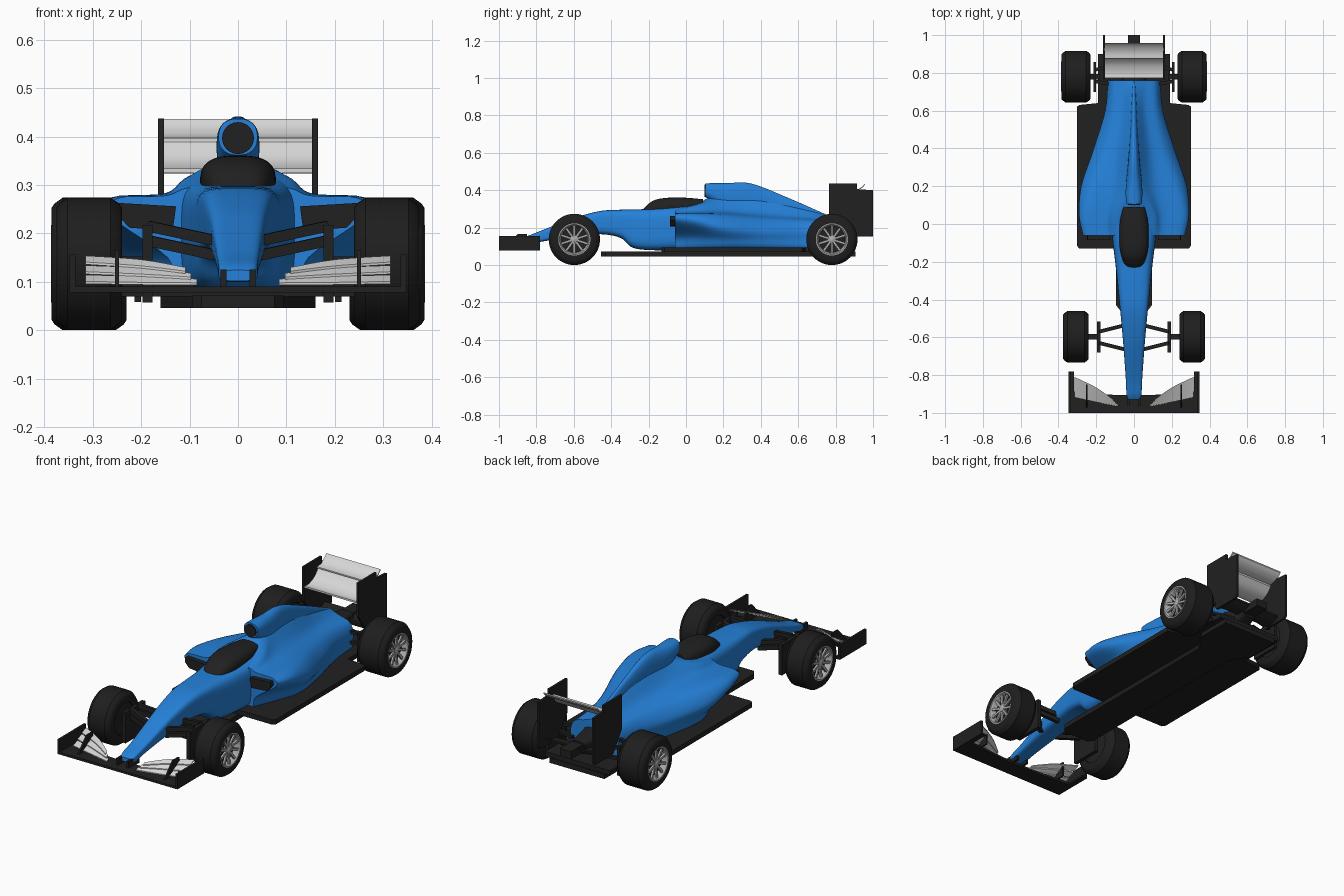
import bpy, bmesh, math
from mathutils import Vector

if "Cube" in bpy.data.objects:
    bpy.data.objects.remove(bpy.data.objects["Cube"])


def material(name, c):
    m = bpy.data.materials.new(name)
    m.diffuse_color = (*c, 1)
    m.use_nodes = True
    m.node_tree.nodes["Principled BSDF"].inputs["Base Color"].default_value = m.diffuse_color
    return m


BLUE = material("body blue", (0.018, 0.22, 0.70))
BLACK = material("carbon black", (0.015, 0.015, 0.015))
TYRE = material("tyre black", (0.013, 0.013, 0.013))
WHITE = material("wing light grey", (0.68, 0.68, 0.68))
RIM = material("rim grey", (0.42, 0.42, 0.42))


def make(name, verts, faces, mat, angle=0.6):
    me = bpy.data.meshes.new(name)
    me.from_pydata([tuple(v) for v in verts], [], faces)
    bm = bmesh.new()
    bm.from_mesh(me)
    bmesh.ops.recalc_face_normals(bm, faces=bm.faces)
    bm.to_mesh(me)
    bm.free()
    me.shade_smooth()
    me.set_sharp_from_angle(angle=angle)
    me.materials.append(mat)
    ob = bpy.data.objects.new(name, me)
    bpy.context.collection.objects.link(ob)
    return ob


def spline(rows, n):
    """Catmull-Rom through rows of numbers, n steps per span."""
    out = []
    for i in range(len(rows) - 1):
        a, b, c, d = rows[max(i - 1, 0)], rows[i], rows[i + 1], rows[min(i + 2, len(rows) - 1)]
        for k in range(n):
            t = k / n
            out.append([0.5 * (2 * q + (r - p) * t + (2 * p - 5 * q + 4 * r - s) * t * t
                               + (3 * q - p - 3 * r + s) * t ** 3) for p, q, r, s in zip(a, b, c, d)])
    return out + [list(rows[-1])]


def loft(name, rows, ring, mat, n=5):
    verts, faces, rings = [], [], [(r[0], ring(r)) for r in spline(rows, n)]
    m = len(rings[0][1])
    for y, pts in rings:
        verts += [(x, y, z) for x, z in pts]
    for i in range(len(rings) - 1):
        for j in range(m):
            k = (j + 1) % m
            faces.append((i * m + j, i * m + k, (i + 1) * m + k, (i + 1) * m + j))
    faces += [tuple(range(m)), tuple(range(len(verts) - m, len(verts)))]
    return make(name, verts, faces, mat)


def rounded(power):
    def ring(r):
        _, hw, z0, z1 = r
        out = []
        for k in range(32):
            a = math.tau * (k + 0.5) / 32
            c, s = math.cos(a), math.sin(a)
            out.append((hw * math.copysign(abs(c) ** (2 / power), c),
                        (z0 + z1) / 2 + (z1 - z0) / 2 * math.copysign(abs(s) ** (2 / power), s)))
        return out
    return ring


def prism(name, pts, axis, a, b, mat):
    put = {"x": lambda p, h: (h, p[0], p[1]), "y": lambda p, h: (p[0], h, p[1]),
           "z": lambda p, h: (p[0], p[1], h)}[axis]
    n = len(pts)
    verts = [put(p, a) for p in pts] + [put(p, b) for p in pts]
    faces = [tuple(range(n)), tuple(range(n, 2 * n))]
    faces += [(i, (i + 1) % n, n + (i + 1) % n, n + i) for i in range(n)]
    return make(name, verts, faces, mat)


def box(name, x0, x1, y0, y1, z0, z1, mat):
    return prism(name, [(x0, y0), (x1, y0), (x1, y1), (x0, y1)], "z", z0, z1, mat)


def bars(name, items, w, h, mat, up=(0, 0, 1)):
    verts, faces = [], []
    for p, q in items:
        p, q = Vector(p), Vector(q)
        s = (q - p).cross(Vector(up)).normalized()
        u = s.cross(q - p).normalized()
        o = len(verts)
        verts += [e + s * w / 2 * i + u * h / 2 * j for e in (p, q)
                  for i, j in ((-1, -1), (1, -1), (1, 1), (-1, 1))]
        faces += [tuple(o + i for i in f) for f in
                  ((0, 1, 2, 3), (4, 5, 6, 7), (0, 1, 5, 4), (1, 2, 6, 5), (2, 3, 7, 6), (3, 0, 4, 7))]
    return make(name, verts, faces, mat)


def lathe(name, prof, c, sx, mat, closed=False, n=48):
    m = len(prof)
    verts = [(c[0] + sx * x, c[1] + r * math.sin(math.tau * k / n), c[2] - r * math.cos(math.tau * k / n))
             for k in range(n) for x, r in prof]
    faces = [(k * m + j, k * m + (j + 1) % m, (k + 1) % n * m + (j + 1) % m, (k + 1) % n * m + j)
             for k in range(n) for j in range(m if closed else m - 1)]
    return make(name, verts, faces, mat)


# Nose and cockpit tub: y, half width, bottom, top
loft("nose_and_tub", [(-.93, .033, .102, .124), (-.9, .04, .1, .14), (-.83, .043, .115, .162),
                      (-.7, .052, .137, .214), (-.6, .06, .152, .252), (-.46, .073, .165, .289),
                      (-.35, .084, .145, .296), (-.29, .09, .095, .298), (-.2, .1, .08, .3),
                      (-.05, .118, .08, .312), (.1, .13, .085, .32), (.22, .1, .1, .3)], rounded(4.5), BLUE)
loft("cockpit_opening", [(-.23, .045, .24, .298), (-.18, .064, .24, .342), (-.11, .077, .25, .359),
                         (0, .076, .25, .36), (.09, .06, .27, .352)], rounded(2.8), BLACK)


# Sidepods and engine cover, one half section per station
def cover_ring(r):
    _, wb, wl, zl, w, zm, ws, zs, wv, zv, sx, sz, zt = r
    half = spline([(0, .085), (wb, .085), (wl, zl), (w, zm), (ws, zs), (wv, zv), (sx, sz), (0, zt)], 5)
    return half + [[-x, z] for x, z in half[-2:0:-1]]


loft("sidepods_and_engine_cover", [
    (-.06, .12, .145, .15, .262, .235, .248, .273, .15, .278, .10, .295, .30),
    (.05, .16, .20, .15, .288, .225, .262, .274, .15, .283, .10, .318, .325),
    (.2, .20, .245, .14, .28, .2, .232, .264, .115, .287, .045, .345, .39),
    (.4, .175, .205, .14, .21, .19, .165, .245, .085, .275, .032, .335, .38),
    (.6, .135, .15, .14, .15, .19, .12, .235, .06, .258, .022, .295, .32),
    (.76, .12, .135, .13, .138, .18, .115, .225, .06, .243, .02, .257, .266)], cover_ring, BLUE)

# Roll hoop air intake and spine
loft("airbox_spine", [(.105, .04, .362, .437), (.15, .044, .335, .438), (.22, .042, .28, .438),
                      (.35, .03, .25, .436), (.55, .018, .22, .358), (.75, .009, .2, .27)], rounded(2.4), BLUE)
prism("airbox_inlet", [(.033 * math.cos(a), .397 + .033 * math.sin(a)) for a in
                       (math.tau * k / 24 for k in range(24))], "y", .1, .107, BLACK)

# Floor, plank and diffuser
prism("floor", [(-.29, -.13), (.29, -.13), (.302, -.115), (.302, .62), (.29, .63), (.19, .64), (.19, .9),
                (-.19, .9), (-.19, .64), (-.29, .63), (-.302, .62), (-.302, -.115)], "z", .07, .095, BLACK)
prism("plank", [(-.075, -.455), (.075, -.455), (.095, -.43), (.095, .62), (.16, .72), (.16, .905),
                (-.16, .905), (-.16, .72), (-.095, .62), (-.095, -.43)], "z", .046, .072, BLACK)
loft("gearbox", [(.7, .08, .09, .22), (.8, .055, .1, .21), (.9, .04, .14, .2)], rounded(4), BLACK)
box("rear_crash_structure", -.033, .033, .88, 1.0, .152, .192, BLACK)

# Front wing main plane
prism("front_wing_plane", [(-.348, -1), (.348, -1), (.348, -.88), (.3, -.89), (.1, -.905), (-.1, -.905),
                           (-.3, -.89), (-.348, -.88)], "z", .078, .09, BLACK)


# Rear wing elements
def wing_element(name, pts, half, thick, mat):
    curve = spline(pts, 4)
    return prism(name, curve + [[y, z - thick] for y, z in reversed(curve)], "x", -half, half, mat)


wing_element("rear_wing_main", [(.772, .334), (.805, .334), (.85, .352), (.885, .388)], .157, .009, WHITE)
wing_element("rear_wing_flap", [(.875, .397), (.91, .402), (.94, .418), (.957, .436)], .157, .007, WHITE)
wing_element("rear_beam_wing", [(.86, .165), (.9, .17), (.94, .19)], .157, .01, BLACK)

for s, side in ((1, "left"), (-1, "right")):
    # Sidepod inlets
    prism("sidepod_inlet_" + side, [(s * .128, .256), (s * .246, .263), (s * .25, .24), (s * .225, .212),
                                    (s * .135, .205)], "y", -.085, -.058, BLACK)
    # Front wing endplate, foot, fence, pylon
    box("front_endplate_" + side, s * .336, s * .348, -1, -.78, .078, .156, BLACK)
    box("front_endplate_foot_" + side, s * .318, s * .348, -1, -.78, .078, .088, BLACK)
    prism("front_wing_fence_" + side, [(-.975, .085), (-.85, .085), (-.85, .165), (-.9, .165)],
          "x", s * .246, s * .254, BLACK)
    box("nose_pylon_" + side, s * .024, s * .036, -.96, -.87, .085, .125, BLACK)
    # Three stacked front flaps, sweeping inward and forward
    for k in range(3):
        verts, faces = [], []
        for x, y, z, c, rise in spline([(.315, -.918 + .036 * k, .101 + .02 * k, .036, .013),
                                        (.2, -.943 + .025 * k, .099 + .017 * k, .027, .013),
                                        (.085 + .012 * k, -.966 + .011 * k, .098 + .012 * k, .014, .008)], 5):
            verts += [(s * x, y, z), (s * x, y + c, z + rise),
                      (s * x, y + c, z + rise - .005), (s * x, y, z - .005)]
        for i in range(10):
            faces += [(4 * i + j, 4 * i + (j + 1) % 4, 4 * i + 4 + (j + 1) % 4, 4 * i + 4 + j) for j in range(4)]
        faces += [(0, 1, 2, 3), (40, 41, 42, 43)]
        make(f"front_flap_{k}_{side}", verts, faces, WHITE)
    # Rear wing endplate
    prism("rear_endplate_" + side, [(.765, .437), (.915, .437), (.915, .406), (1, .4), (1, .165), (.985, .152),
                                    (.84, .152), (.765, .26)], "x", s * .153, s * .165, BLACK)
    # Suspension arms, axles and brake ducts
    bars("front_arms_" + side, [((s * .045, y0, z), (s * .185, y1, z + .03)) for z in (.155, .185)
                                for y0, y1 in ((-.665, -.63), (-.535, -.57))], .02, .022, BLACK)
    box("front_brake_duct_" + side, s * .177, s * .197, -.68, -.515, .057, .217, BLACK)
    bars("rear_arms_" + side, [((s * .06, y, z), (s * .21, .78 + (y - .78) * .5, z)) for z in (.13, .185)
                               for y in (.73, .85)], .018, .015, BLACK)
    box("rear_brake_duct_" + side, s * .2, s * .214, .7, .857, .058, .21, BLACK)
    # Wheels
    for end, yc, w in (("front", -.597, .0675), ("rear", .78, .0775)):
        c = (s * .3075, yc, .137)
        tag = f"{end}_{side}"
        lathe("tyre_" + tag, [(-w, .083), (-w, .116), (-w + .006, .125), (-w + .023, .137), (w - .023, .137),
                              (w - .006, .125), (w, .116), (w, .083), (w - .02, .078), (-w + .02, .078)],
              c, s, TYRE, True)
        lathe("rim_" + tag, [(w + .001, .086), (w + .001, .08), (w - .006, .074), (w - .032, .07)], c, s, RIM)
        lathe("wheel_back_" + tag, [(w - .03, .074), (w - .03, 0)], c, s, BLACK)
        lathe("wheel_inner_" + tag, [(-w + .008, .084), (-w + .008, 0)], c, s, BLACK)
        lathe("hub_" + tag, [(w - .03, .02), (w - .008, .018), (w - .004, .01), (w - .004, 0)], c, s, RIM, n=20)
        spokes = []
        for k in range(10):
            a = math.tau * k / 10
            d = Vector((0, math.sin(a), math.cos(a)))
            o = Vector(c) + Vector((s * (w - .015), 0, 0))
            spokes.append((o + d * .012, o + d * .074 + Vector((s * .006, 0, 0))))
        bars("spokes_" + tag, spokes, .012, .01, RIM, up=(1, 0, 0))
        bars("axle_" + tag, [((s * .18, yc, .137), (s * .26, yc, .137))], .03, .03, BLACK)
